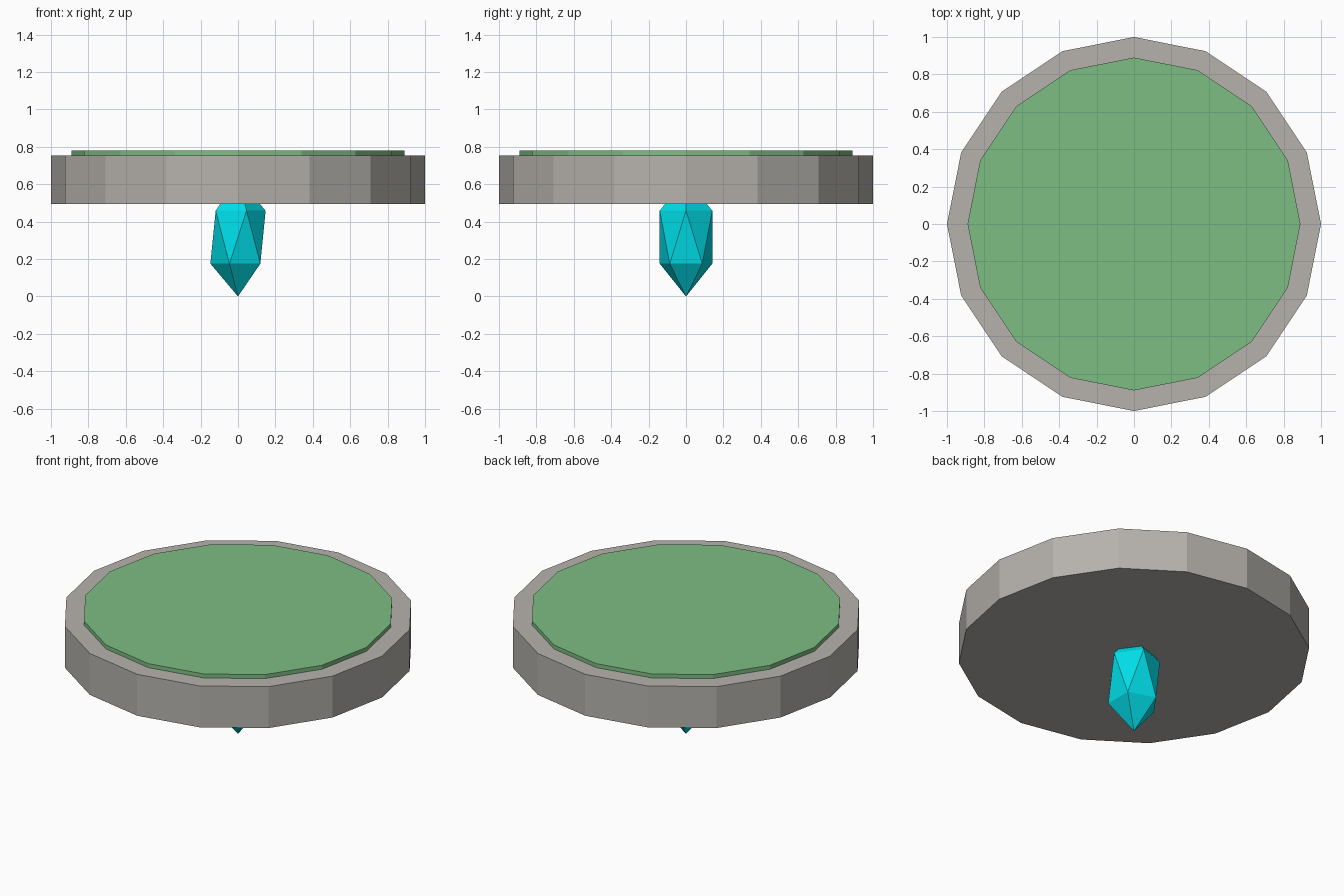
import bpy

cube = bpy.data.objects.get("Cube")
if cube:
    bpy.data.objects.remove(cube, do_unlink=True)


def make_material(name, color):
    mat = bpy.data.materials.new(name)
    mat.use_nodes = True
    mat.diffuse_color = (*color, 1)
    mat.node_tree.nodes["Principled BSDF"].inputs["Base Color"].default_value = (*color, 1)
    return mat


def finish(name, mat):
    obj = bpy.context.object
    obj.name = name
    obj.data.name = name
    obj.data.materials.append(mat)
    return obj


def disc(name, radius, bottom, top, mat):
    bpy.ops.mesh.primitive_cylinder_add(
        vertices=16, radius=radius, depth=top - bottom,
        location=(0, 0, (bottom + top) / 2))
    return finish(name, mat)


stone = make_material("warm grey stone", (0.47, 0.45, 0.42))
grass = make_material("grass green", (0.21, 0.51, 0.23))
crystal = make_material("cyan crystal", (0.0, 0.72, 0.80))

# Stone platform with a thin turf layer on top
disc("stone_platform", 1.0, 0.495, 0.755, stone)
disc("grass_top", 0.89, 0.74, 0.78, grass)

# Faceted crystal hanging underneath, its upper tip set into the stone
half_height = 0.317
bpy.ops.mesh.primitive_ico_sphere_add(
    subdivisions=1, radius=1, location=(0, 0, half_height))
gem = finish("hanging_crystal", crystal)
gem.scale = (0.165, 0.165, half_height)
bpy.ops.object.transform_apply(location=False, rotation=False, scale=True)
